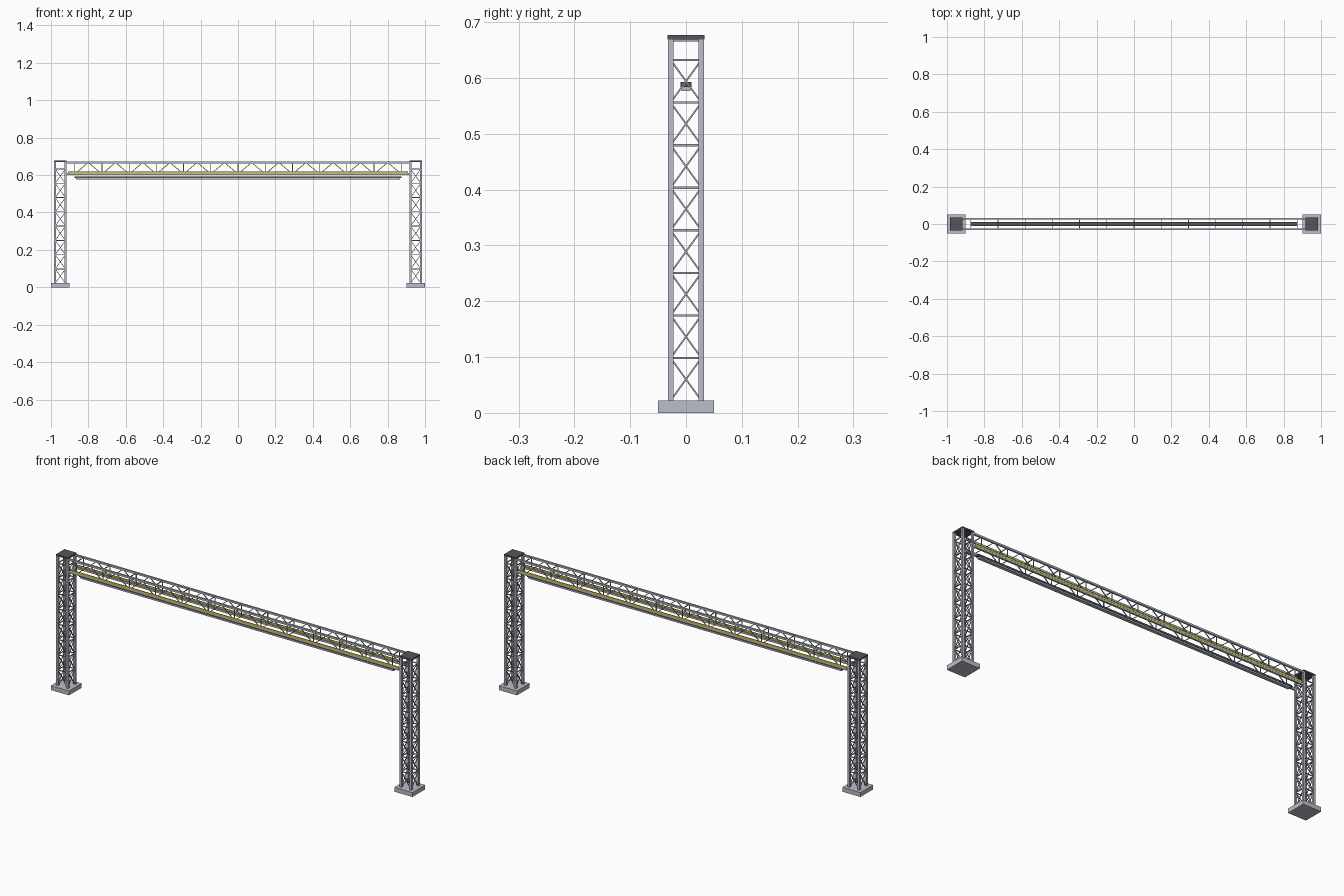
import bpy, bmesh
from mathutils import Vector, Matrix

default = bpy.data.objects.get("Cube")
if default:
    bpy.data.objects.remove(default, do_unlink=True)


def make_material(name, rgb):
    m = bpy.data.materials.new(name)
    m.use_nodes = True
    m.diffuse_color = (*rgb, 1)
    m.node_tree.nodes["Principled BSDF"].inputs["Base Color"].default_value = (*rgb, 1)
    return m


STEEL = make_material("galvanised steel", (0.50, 0.52, 0.60))
BRACE = make_material("brace steel", (0.38, 0.40, 0.45))
CAP = make_material("dark plate grey", (0.09, 0.09, 0.11))
YELLOW = make_material("warning yellow", (0.65, 0.52, 0.06))


def bar(bm, a, b, w):
    """Square bar of width w from a to b."""
    a, b = Vector(a), Vector(b)
    d = b - a
    side = Vector((0, 1, 0)) if abs(d.y) < 1e-6 else Vector((1, 0, 0))
    z = d.normalized()
    x = side.cross(z).normalized()
    y = z.cross(x)
    rot = Matrix((x, y, z)).transposed().to_4x4()
    mat = Matrix.Translation((a + b) / 2) @ rot @ Matrix.Diagonal((w, w, d.length, 1))
    bmesh.ops.create_cube(bm, size=1, matrix=mat)


def box(bm, lo, hi):
    lo, hi = Vector(lo), Vector(hi)
    bmesh.ops.create_cube(bm, size=1, matrix=Matrix.Translation((lo + hi) / 2)
                          @ Matrix.Diagonal((*(hi - lo), 1)))


def finish(bm, name, mat):
    mesh = bpy.data.meshes.new(name)
    bm.to_mesh(mesh)
    bm.free()
    mesh.materials.append(mat)
    obj = bpy.data.objects.new(name, mesh)
    bpy.context.collection.objects.link(obj)


TOWER_X, FOOT, HALF = 0.95, 0.05, 0.0275
BASE_TOP, CAP_Z, TOP = 0.022, 0.669, 0.677
BAY_H, BAYS = 0.0763, 8

# Lattice towers
for side, sx in (("right", -1), ("left", 1)):
    cx = sx * TOWER_X
    bm = bmesh.new()
    box(bm, (cx - FOOT, -FOOT, 0), (cx + FOOT, FOOT, BASE_TOP))
    finish(bm, side + "_footing", STEEL)

    bm = bmesh.new()
    box(bm, (cx - 0.0335, -0.0335, CAP_Z), (cx + 0.0335, 0.0335, TOP))
    finish(bm, side + "_cap_plate", CAP)

    corners = [(cx - HALF, -HALF), (cx + HALF, -HALF), (cx + HALF, HALF), (cx - HALF, HALF)]
    bm = bmesh.new()
    for p in corners:
        bar(bm, (*p, BASE_TOP), (*p, CAP_Z), 0.0102)
    finish(bm, side + "_posts", STEEL)

    bm = bmesh.new()
    for i, p in enumerate(corners):
        q = corners[(i + 1) % 4]
        for k in range(BAYS):
            z0 = BASE_TOP + k * BAY_H
            z1 = z0 + BAY_H
            bar(bm, (*p, z1), (*q, z1), 0.004)
            bar(bm, (*p, z0), (*q, z1), 0.003)
            bar(bm, (*q, z0), (*p, z1), 0.003)
    finish(bm, side + "_bracing", BRACE)

# Overhead beam: four chords
END, Z_LOW, Z_HIGH = 0.92, 0.606, 0.667
bm = bmesh.new()
for y in (-HALF, HALF):
    for z in (Z_LOW, Z_HIGH):
        bar(bm, (-END, y, z), (END, y, z), 0.009)
finish(bm, "beam_chords", STEEL)

# Beam webs and cross struts
PANELS = 12
STEP = 0.1455
bm = bmesh.new()
for k in range(PANELS + 1):
    x = (k - PANELS / 2) * STEP
    bar(bm, (x, -HALF, Z_HIGH), (x, HALF, Z_HIGH), 0.0035)
    for y in (-HALF, HALF):
        bar(bm, (x, y, Z_LOW), (x, y, Z_HIGH), 0.0035)
        if k < PANELS:
            mid = x + STEP / 2
            bar(bm, (x, y, Z_LOW), (mid, y, Z_HIGH), 0.0035)
            bar(bm, (mid, y, Z_HIGH), (x + STEP, y, Z_LOW), 0.0035)
finish(bm, "beam_bracing", BRACE)

# Thin yellow strips along both faces of the beam
for name, sy in (("front", -1), ("back", 1)):
    bm = bmesh.new()
    ys = sorted((sy * 0.0295, sy * 0.0325))
    box(bm, (-0.91, ys[0], 0.6095), (0.91, ys[1], 0.62))
    finish(bm, name + "_yellow_strip", YELLOW)

# Hanging rail under the beam
bm = bmesh.new()
box(bm, (-0.873, -0.0095, 0.584), (0.873, 0.0095, 0.593))
finish(bm, "rail_housing", CAP)
bm = bmesh.new()
box(bm, (-0.865, -0.008, 0.577), (0.865, 0.008, 0.584))
finish(bm, "rail_underside", STEEL)
